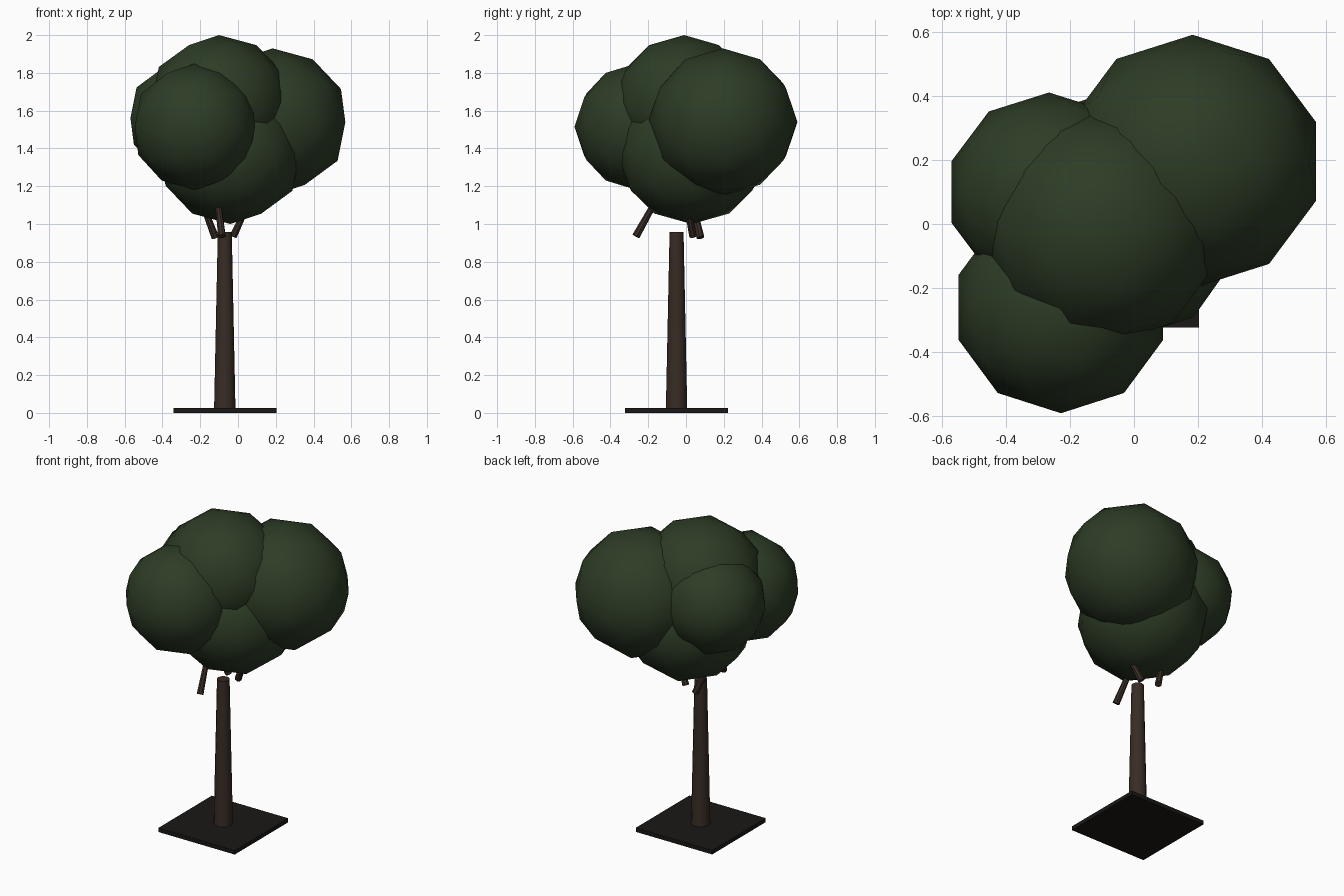
import bpy
from mathutils import Vector

if "Cube" in bpy.data.objects:
    bpy.data.objects.remove(bpy.data.objects["Cube"])


def material(name, rgb):
    m = bpy.data.materials.new(name)
    m.diffuse_color = (*rgb, 1)
    m.use_nodes = True
    m.node_tree.nodes["Principled BSDF"].inputs["Base Color"].default_value = m.diffuse_color
    return m


leaf = material("leaf_green", (0.026, 0.045, 0.019))
bark = material("bark_brown", (0.040, 0.025, 0.018))
soil = material("dark_soil", (0.010, 0.009, 0.008))


def finish(name, mat, smooth=None):
    ob = bpy.context.object
    ob.name = name
    ob.data.materials.append(mat)
    if smooth == "all":
        bpy.ops.object.shade_smooth()
    elif smooth == "angle":
        bpy.ops.object.shade_smooth_by_angle()
    return ob


def tapered_rod(name, base, tip, r1, r2, sides):
    base, tip = Vector(base), Vector(tip)
    axis = tip - base
    bpy.ops.mesh.primitive_cone_add(
        vertices=sides, radius1=r1, radius2=r2, depth=axis.length,
        location=(base + tip) / 2,
        rotation=axis.to_track_quat('Z', 'Y').to_euler())
    return finish(name, bark, "angle")


# Square planting plate
bpy.ops.mesh.primitive_cube_add(size=1, location=(-0.07, -0.05, 0.013))
bpy.context.object.scale = (0.545, 0.545, 0.026)
finish("ground_plate", soil)

# Trunk
tapered_rod("trunk", (-0.07, -0.05, 0.001), (-0.07, -0.05, 0.957), 0.057, 0.037, 12)

# Branch stubs: bottom point and lean per unit of height
branches = [((-0.085, -0.265, 0.935), (-0.12, 0.56)),
            ((-0.12, 0.077, 0.928), (-0.38, -0.24)),
            ((-0.025, 0.037, 0.935), (0.46, -0.20))]
for i, (p, (lx, ly)) in enumerate(branches):
    start = Vector(p)
    axis = Vector((lx, ly, 1)).normalized()
    tapered_rod(f"branch_{i + 1}", start, start + axis * 0.33, 0.021, 0.013, 8)

# Canopy of overlapping leaf clumps: name, centre, half sizes
clumps = [("canopy_right", (0.183, 0.195, 1.54), (0.405, 0.395, 0.39)),
          ("canopy_front", (-0.228, -0.26, 1.515), (0.335, 0.33, 0.335)),
          ("canopy_left", (-0.265, 0.10, 1.56), (0.32, 0.31, 0.31)),
          ("canopy_top", (-0.10, -0.01, 1.645), (0.375, 0.37, 0.355)),
          ("canopy_bottom", (-0.04, 0.03, 1.37), (0.385, 0.395, 0.37))]
for name, loc, half in clumps:
    bpy.ops.mesh.primitive_ico_sphere_add(subdivisions=2, radius=1, location=loc)
    bpy.context.object.scale = half
    bpy.ops.object.transform_apply(location=False, rotation=False, scale=True)
    finish(name, leaf, "all")
